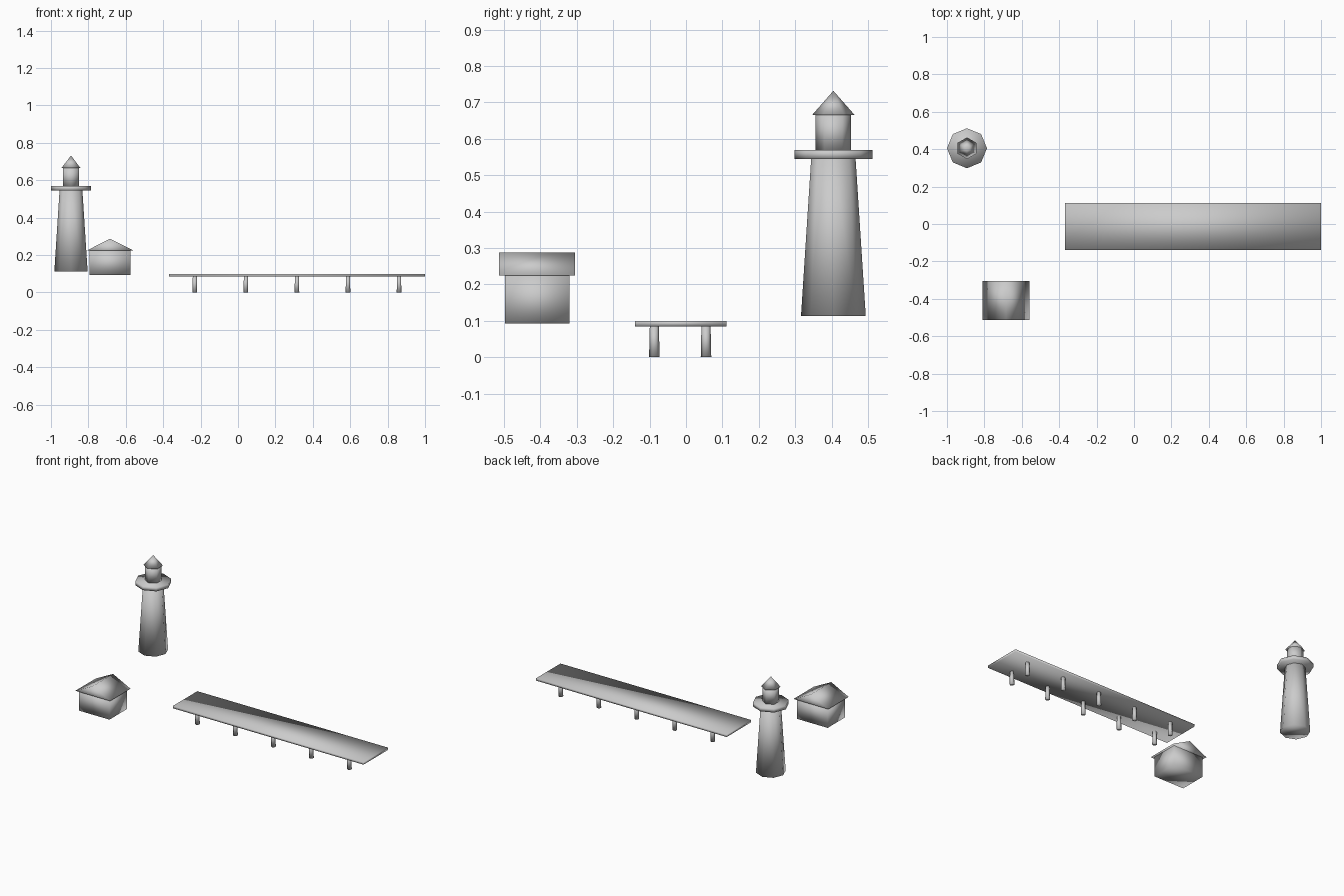
import bpy, bmesh
from mathutils import Matrix, Vector

if "Cube" in bpy.data.objects:
    bpy.data.objects.remove(bpy.data.objects["Cube"])

grey = bpy.data.materials.new("plain grey")
grey.diffuse_color = (0.6, 0.6, 0.6, 1)
grey.use_nodes = True
grey.node_tree.nodes["Principled BSDF"].inputs["Base Color"].default_value = grey.diffuse_color


def finish(name, bm):
    """Turn a bmesh into a smooth-shaded grey object."""
    bmesh.ops.recalc_face_normals(bm, faces=bm.faces)
    for f in bm.faces:
        f.smooth = True
    mesh = bpy.data.meshes.new(name)
    bm.to_mesh(mesh)
    bm.free()
    mesh.materials.append(grey)
    obj = bpy.data.objects.new(name, mesh)
    bpy.context.collection.objects.link(obj)
    return obj


def frustum(name, x, y, z0, z1, r0, r1, sides):
    """Upright tapered prism with a vertex pointing along y."""
    bm = bmesh.new()
    bmesh.ops.create_cone(bm, cap_ends=True, segments=sides, radius1=r0, radius2=r1,
                          depth=z1 - z0, matrix=Matrix.Translation((x, y, (z0 + z1) / 2)))
    return finish(name, bm)


def box(name, lo, hi):
    """Box between two opposite corners."""
    lo, hi = Vector(lo), Vector(hi)
    bm = bmesh.new()
    bmesh.ops.create_cube(bm, size=1, matrix=Matrix.Translation((lo + hi) / 2)
                          @ Matrix.Diagonal((hi - lo).to_4d()))
    return finish(name, bm)


# Lighthouse: eight-sided tower and gallery, six-sided lantern and roof
LX, LY = -0.893, 0.405
frustum("tower", LX, LY, 0.113, 0.546, 0.089, 0.061, 8)
frustum("gallery", LX, LY, 0.545, 0.57, 0.107, 0.107, 8)
frustum("lantern_room", LX, LY, 0.57, 0.666, 0.049, 0.049, 6)
frustum("lantern_roof", LX, LY, 0.666, 0.732, 0.058, 0.0, 6)

# Hut with an overhanging gable roof, ridge along y
box("hut_walls", (-0.794, -0.498, 0.093), (-0.575, -0.32, 0.224))
bm = bmesh.new()
gable = [bm.verts.new(p) for p in ((-0.809, -0.514, 0.224), (-0.559, -0.514, 0.224),
                                   (-0.684, -0.514, 0.287))]
face = bm.faces.new(gable)
ext = bmesh.ops.extrude_face_region(bm, geom=[face], use_keep_orig=True)
bmesh.ops.translate(bm, vec=(0, 0.209, 0),
                    verts=[g for g in ext["geom"] if isinstance(g, bmesh.types.BMVert)])
finish("hut_roof", bm)

# Pier deck on two rows of piles
box("pier_deck", (-0.37, -0.14, 0.085), (1.0, 0.111, 0.1))
for i in range(5):
    for side, y in (("front", -0.087), ("back", 0.055)):
        frustum(f"pier_pile_{side}_{i + 1}", -0.231 + 0.273 * i, y, 0, 0.086, 0.0145, 0.0125, 6)
